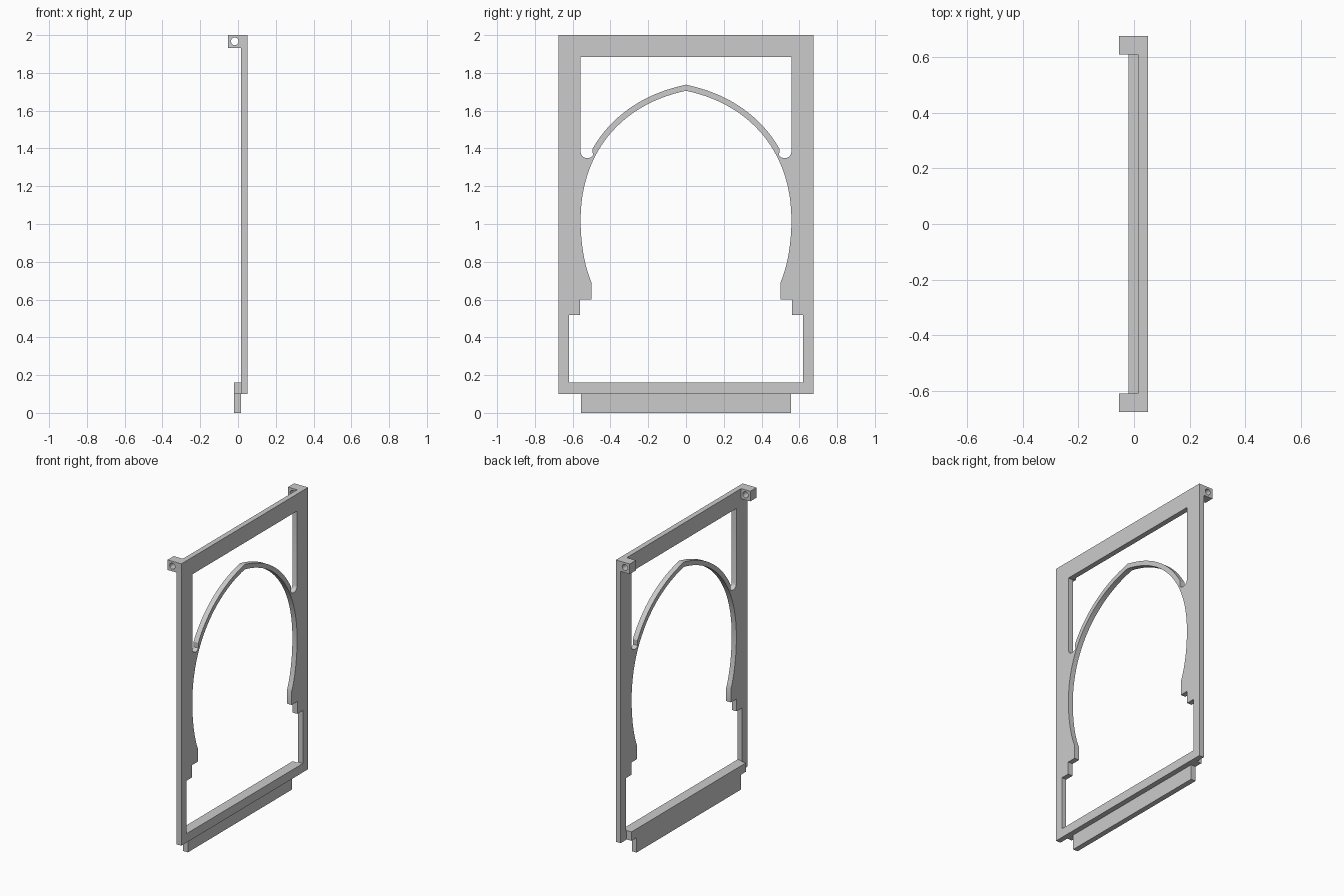
import bpy, bmesh
from math import pi, cos, sin, radians
from mathutils import Vector
from mathutils.geometry import interpolate_bezier

cube = bpy.data.objects.get("Cube")
if cube:
    bpy.data.objects.remove(cube, do_unlink=True)

grey = bpy.data.materials.new("plain_grey")
grey.use_nodes = True
grey.diffuse_color = (0.6, 0.6, 0.6, 1)
grey.node_tree.nodes["Principled BSDF"].inputs["Base Color"].default_value = (0.6, 0.6, 0.6, 1)


def plate(name, loops, depth, location, rotation):
    """Extrude an outline with holes into a flat plate."""
    curve = bpy.data.curves.new(name, "CURVE")
    curve.dimensions = "2D"
    curve.fill_mode = "BOTH"
    curve.extrude = depth / 2
    for loop in loops:
        spline = curve.splines.new("POLY")
        spline.points.add(len(loop) - 1)
        for point, (u, v) in zip(spline.points, loop):
            point.co = (u, v, 0, 1)
        spline.use_cyclic_u = True
    obj = bpy.data.objects.new(name, curve)
    bpy.context.collection.objects.link(obj)
    obj.location, obj.rotation_euler = location, rotation
    bpy.ops.object.select_all(action="DESELECT")
    obj.select_set(True)
    bpy.context.view_layer.objects.active = obj
    bpy.ops.object.convert(target="MESH")
    obj = bpy.context.view_layer.objects.active
    bm = bmesh.new()
    bm.from_mesh(obj.data)
    bmesh.ops.remove_doubles(bm, verts=bm.verts, dist=0.0001)
    bmesh.ops.recalc_face_normals(bm, faces=bm.faces)
    bm.to_mesh(obj.data)
    bm.free()
    obj.data.materials.clear()
    obj.data.materials.append(grey)
    bpy.ops.object.shade_smooth_by_angle(angle=radians(30))
    return obj


def rect(u0, u1, v0, v1):
    return [(u0, v0), (u1, v0), (u1, v1), (u0, v1)]


def mirrored(half):
    """Close a half outline whose ends lie on, or face, the centre line."""
    return half + [(-u, v) for u, v in reversed(half) if u > 1e-5]


def bezier(a, b, c, d, count):
    points = interpolate_bezier(*[Vector((*p, 0)) for p in (a, b, c, d)], count)
    return [(p.x, p.y) for p in points]


# Horseshoe arch: lower return, then the pointed upper curve
lower = bezier((0.5, 0.69), (0.535, 0.77), (0.558, 0.89), (0.558, 1.02), 10)
upper = bezier((0.558, 1.02), (0.558, 1.4), (0.32, 1.64), (0, 1.705), 28)
doorway = mirrored([(0.62, 0.16), (0.62, 0.517), (0.56, 0.517), (0.56, 0.6), (0.5, 0.6)]
                   + lower + upper[1:])

# Upper opening follows the arch at a constant rib width
rib = []
for before, here, after in zip(upper, upper[1:], upper[2:]):
    along = (Vector(after) - Vector(before)).normalized()
    edge = Vector(here) + Vector((along.y, -along.x)) * 0.031
    if edge.y > 1.37:
        rib.append(tuple(edge))
pocket = bezier((0.558, 1.38), (0.553, 1.342), (0.507, 1.342), (0.493, 1.362), 9)
spandrel = mirrored([(0.558, 1.885)] + pocket + rib + [(0, 1.738)])

FACE_X = (pi / 2, 0, pi / 2)
FACE_Y = (pi / 2, 0, 0)

plate("arched_panel", [rect(-0.675, 0.675, 0.1, 2), doorway, spandrel],
      0.035, (0.0325, 0, 0), FACE_X)

# Stepped sill with a tab hanging below the panel
sill = mirrored([(0.555, 0), (0.555, 0.1), (0.61, 0.1), (0.61, 0.16)])
plate("sill_and_tab", [sill], 0.035, (-0.0025, 0, 0), FACE_X)

# Drilled hinge lugs on the top corners
hole = [(-0.017 + 0.02 * cos(i * pi / 12), 1.967 + 0.02 * sin(i * pi / 12)) for i in range(24)]
for side, y in (("left", 0.642), ("right", -0.642)):
    plate("hinge_lug_" + ("back" if y > 0 else "front"),
          [rect(-0.053, 0.015, 1.932, 2), hole], 0.066, (0, y, 0), FACE_Y)
